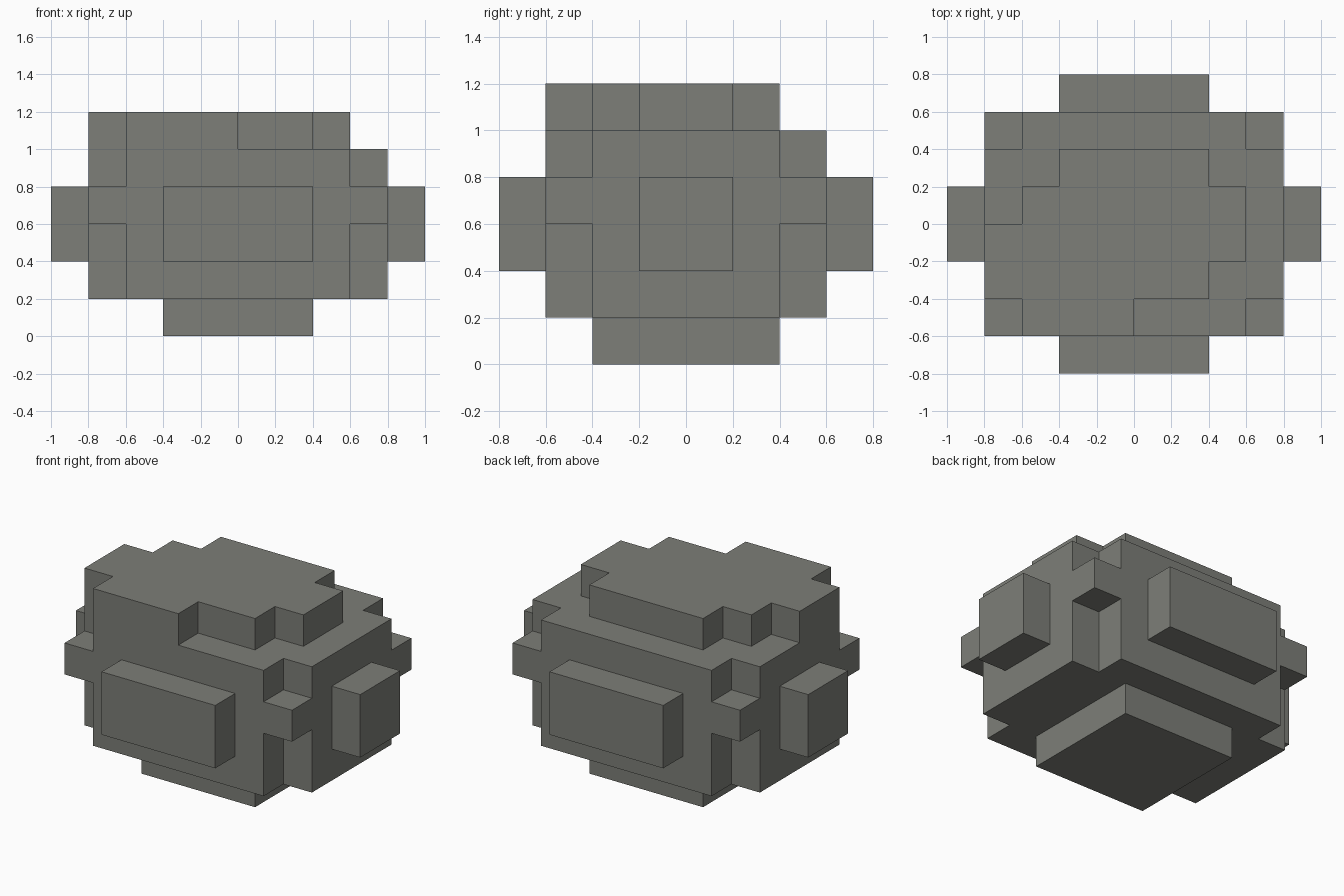
import bpy
import bmesh
from itertools import product
from mathutils import Vector

default = bpy.data.objects.get("Cube")
if default:
    bpy.data.objects.remove(default, do_unlink=True)

CELL = 0.2  # edge length of one block

stone = bpy.data.materials.new("grey stone")
stone.use_nodes = True
colour = (0.205, 0.21, 0.188, 1)
stone.diffuse_color = colour
stone.node_tree.nodes["Principled BSDF"].inputs["Base Color"].default_value = colour


def block(x, y, z):
    """All cells inside the given x, y and z ranges."""
    return set(product(range(*x), range(*y), range(*z)))


def centred(rx, ry, z):
    return block((-rx, rx), (-ry, ry), z)


cells = set()

# Main body: two crossed blocks leave the vertical corners notched
cells |= centred(3, 3, (1, 5))
cells |= centred(4, 2, (1, 5))

# Corner knobs part way up the notches
cells |= centred(4, 3, (3, 4))

# Raised slabs on the front, back and both sides
cells |= centred(2, 4, (2, 4))
cells |= centred(5, 1, (2, 4))

# Foot
cells |= centred(2, 2, (0, 1))

# Uneven cap, in strips running front to back
for x, y in [((-4, -3), (-2, 0)), ((-3, -2), (-3, 1)), ((-2, 0), (-3, 2)),
             ((0, 2), (-2, 2)), ((2, 3), (-1, 1))]:
    cells |= block(x, y, (5, 6))

# Skin the outside of the blocks, then merge coplanar faces
bm = bmesh.new()
for cell in cells:
    centre = Vector(cell) + Vector((0.5, 0.5, 0.5))
    for axis, sign in product(range(3), (-1, 1)):
        normal = Vector((0, 0, 0))
        normal[axis] = sign
        if tuple(int(a + b) for a, b in zip(cell, normal)) in cells:
            continue
        u = Vector((0, 0, 0))
        u[(axis + 1) % 3] = 1
        v = normal.cross(u)
        corners = [(-1, -1), (1, -1), (1, 1), (-1, 1)]
        bm.faces.new([bm.verts.new((centre + (normal + u * a + v * b) / 2) * CELL)
                      for a, b in corners])
bmesh.ops.remove_doubles(bm, verts=bm.verts, dist=0.001)
bmesh.ops.dissolve_limit(bm, angle_limit=0.01, verts=bm.verts, edges=bm.edges)

mesh = bpy.data.meshes.new("boulder")
bm.to_mesh(mesh)
bm.free()
mesh.materials.append(stone)
boulder = bpy.data.objects.new("boulder", mesh)
bpy.context.collection.objects.link(boulder)
